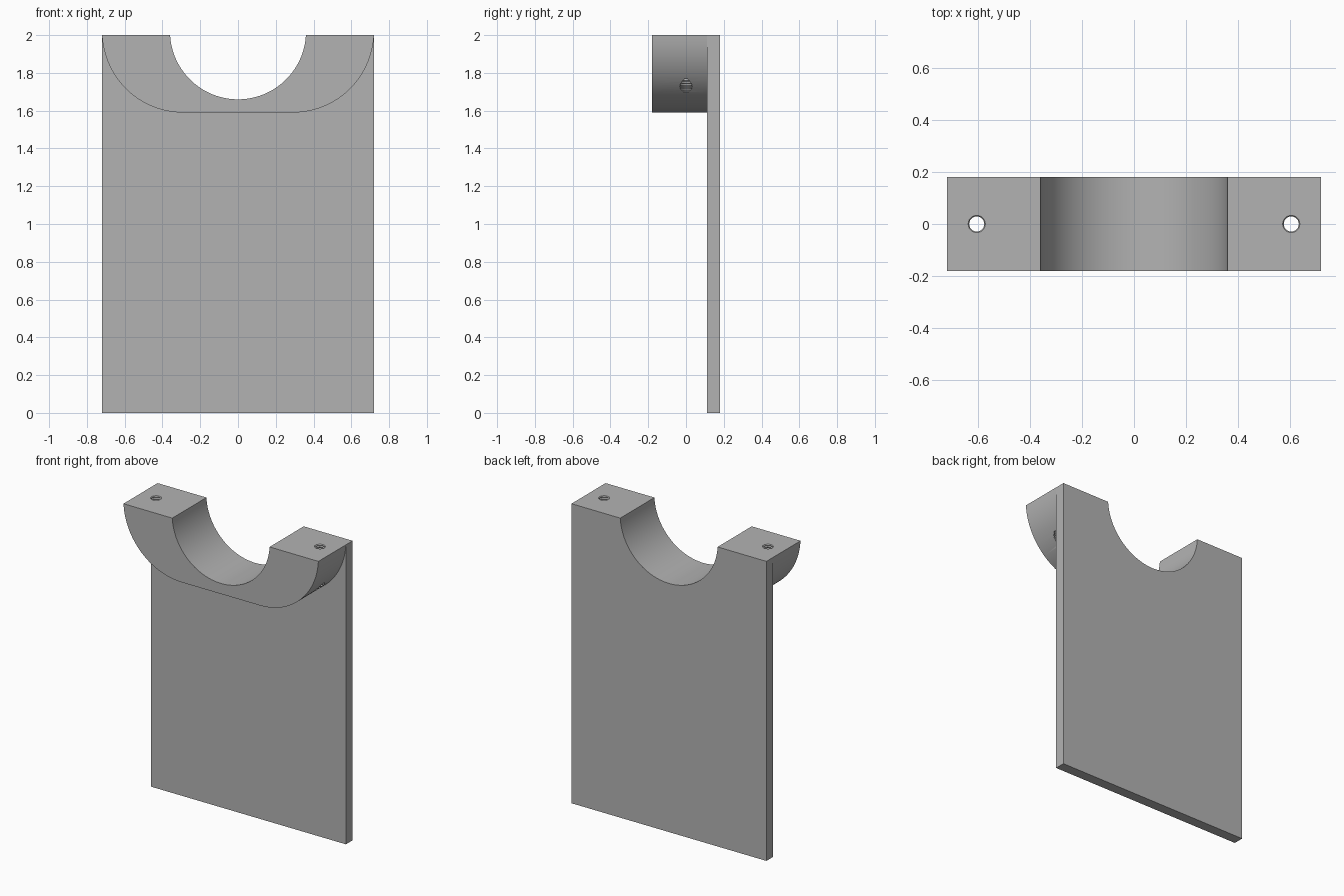
import bpy, bmesh, math

if "Cube" in bpy.data.objects:
    bpy.data.objects.remove(bpy.data.objects["Cube"])

W, H = 0.72, 2.0                      # half width, height
FRONT, SEAT, BACK = -0.18, 0.11, 0.18  # saddle front, plate front, plate back
CZ, R_IN, R_OUT = 2.02, 0.36, 0.43     # arc centre height, notch and outer radius
PITCH, HOLE_X, SEG = 0.013, 0.605, 24


def arc(cx, r, a0, a1, n):
    return [(cx + r * math.cos(a0 + (a1 - a0) * i / n),
             CZ + r * math.sin(a0 + (a1 - a0) * i / n)) for i in range(n + 1)]


def finish(bm, name):
    bmesh.ops.recalc_face_normals(bm, faces=bm.faces[:])
    mesh = bpy.data.meshes.new(name)
    bm.to_mesh(mesh)
    bm.free()
    obj = bpy.data.objects.new(name, mesh)
    bpy.context.collection.objects.link(obj)
    return obj


# Notch and outer saddle outlines, each running left to right
t_in = math.asin((H - CZ) / R_IN)
t_out = math.asin((H - CZ) / R_OUT)
notch = arc(0, R_IN, -math.pi - t_in, t_in, 64)
right = arc(W - R_OUT, R_OUT, -math.pi / 2, t_out, 32)
right[-1] = (W, H)
outer = [(-x, z) for x, z in reversed(right)] + right

# Back plate with the half-round saddle
bm = bmesh.new()


def row(points, y):
    return [bm.verts.new((x, y, z)) for x, z in points]


def walls(a, b):
    for i in range(len(a) - 1):
        bm.faces.new((a[i], a[i + 1], b[i + 1], b[i]))


n_front, n_back = row(notch, FRONT), row(notch, BACK)
o_front, o_seat = row(outer, FRONT), row(outer, SEAT)
base = [(-W, 0), (W, 0)]
b_seat, b_back = row(base, SEAT), row(base, BACK)
t_back = row([(-W, H), (W, H)], BACK)
walls(n_front, n_back)
walls(o_front, o_seat)
walls(b_seat, b_back)
bm.faces.new(o_front + n_front[::-1])
bm.faces.new(o_seat + b_seat[::-1])
bm.faces.new([t_back[0], b_back[0], b_back[1], t_back[1]] + n_back[::-1])
for k in (0, -1):
    bm.faces.new((o_front[k], o_seat[k], t_back[k], n_back[k], n_front[k]))
    bm.faces.new((o_seat[k], b_seat[k], b_back[k], t_back[k]))
bracket = finish(bm, "saddle_bracket")

# Threaded bolt holes, cut by ridged rods
for side in (-1, 1):
    bm = bmesh.new()
    rings = []
    for j in range(70):
        r = 0.029 if j % 2 else 0.034
        z = 1.585 + j * PITCH / 2
        rings.append([bm.verts.new((side * HOLE_X + r * math.cos(i * math.tau / SEG),
                                    r * math.sin(i * math.tau / SEG), z)) for i in range(SEG)])
    for a, b in zip(rings, rings[1:]):
        walls(a + a[:1], b + b[:1])
    bm.faces.new(rings[0][::-1])
    bm.faces.new(rings[-1])
    cutter = finish(bm, "hole_cutter")
    cutter.hide_render = True
    mod = bracket.modifiers.new("bolt_hole", "BOOLEAN")
    mod.operation, mod.solver, mod.object = "DIFFERENCE", "EXACT", cutter
    bpy.context.view_layer.objects.active = bracket
    bracket.select_set(True)
    bpy.ops.object.modifier_apply(modifier=mod.name)
    bpy.data.objects.remove(cutter)

# Plain grey finish
grey = bpy.data.materials.new("plain grey")
grey.diffuse_color = (0.45, 0.45, 0.45, 1)
grey.use_nodes = True
grey.node_tree.nodes["Principled BSDF"].inputs["Base Color"].default_value = grey.diffuse_color
bracket.data.materials.clear()
bracket.data.materials.append(grey)
bpy.ops.object.shade_smooth_by_angle(angle=math.radians(30))
